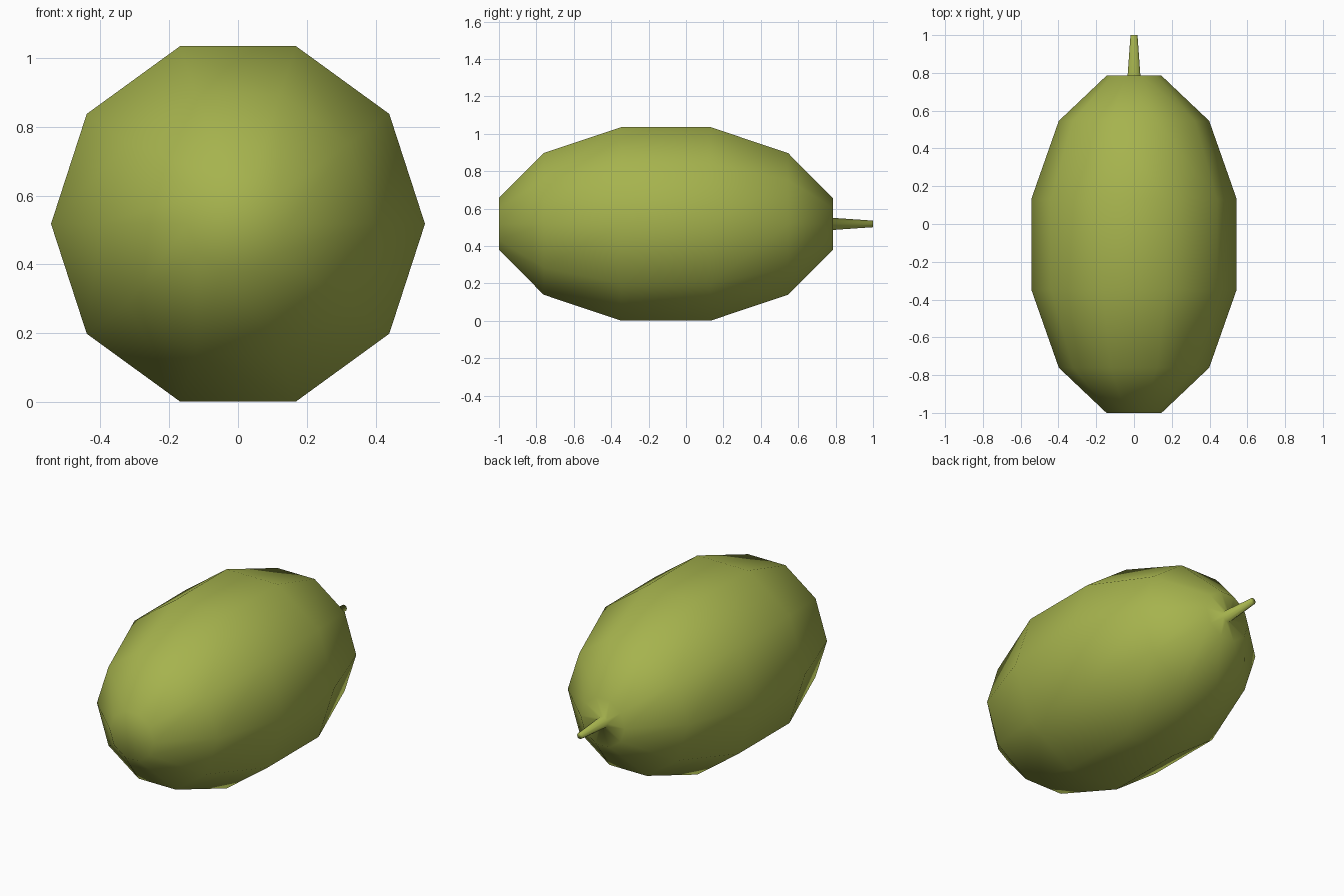
import bpy, bmesh, math

if "Cube" in bpy.data.objects:
    bpy.data.objects.remove(bpy.data.objects["Cube"])

SIDES = 10
CENTRE_Z = 0.518

green = bpy.data.materials.new("olive green")
green.diffuse_color = (0.38, 0.45, 0.075, 1)
green.use_nodes = True
green.node_tree.nodes["Principled BSDF"].inputs["Base Color"].default_value = green.diffuse_color

# Lathe profile along y: (y, radius), faceted oval body flowing into a thin stem
body = [(-0.1075 - 0.924 * math.cos(math.radians(a)), 0.563 * math.sin(math.radians(a)))
        for a in range(15, 180, 30)]
stem = [(0.785, 0.034), (1.0, 0.0185)]

bm = bmesh.new()
rings = []
for y, r in body + stem:
    rings.append([bm.verts.new((r * math.cos(2 * math.pi * i / SIDES), y,
                                CENTRE_Z + r * math.sin(2 * math.pi * i / SIDES)))
                  for i in range(SIDES)])
for a, b in zip(rings, rings[1:]):
    for i in range(SIDES):
        j = (i + 1) % SIDES
        bm.faces.new((a[i], a[j], b[j], b[i]))

# Flat caps at the blossom end and the stem tip
bm.faces.new(rings[0])
bm.faces.new(rings[-1])
bmesh.ops.recalc_face_normals(bm, faces=bm.faces)
for f in bm.faces:
    f.smooth = True

mesh = bpy.data.meshes.new("fruit_with_stem")
bm.to_mesh(mesh)
bm.free()
mesh.materials.append(green)
fruit = bpy.data.objects.new("fruit_with_stem", mesh)
bpy.context.collection.objects.link(fruit)
